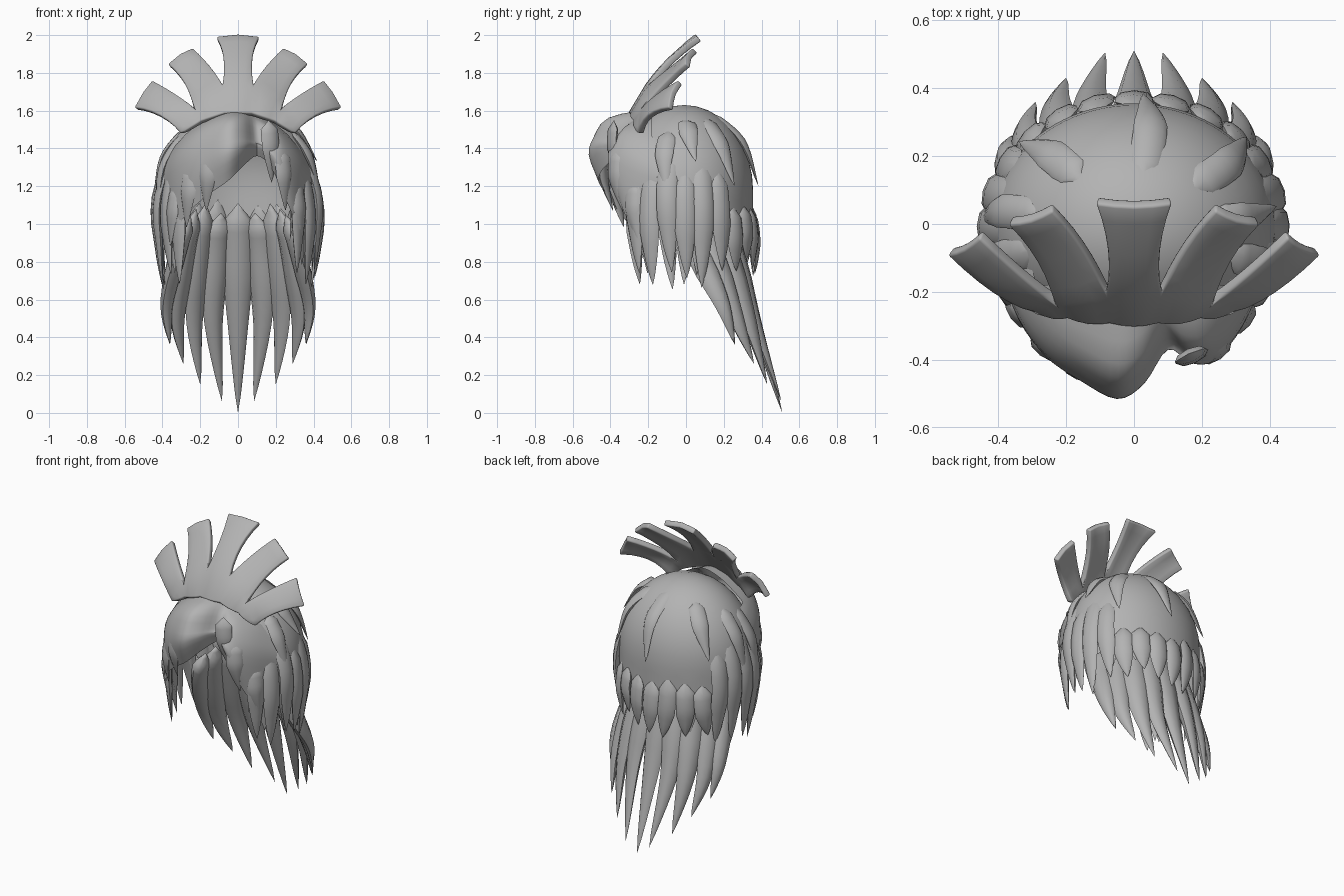
import bpy, bmesh, math, random
from mathutils import Vector as V

if "Cube" in bpy.data.objects:
    bpy.data.objects.remove(bpy.data.objects["Cube"])

random.seed(4)
grey = bpy.data.materials.new("ash grey")
grey.diffuse_color = (0.45, 0.45, 0.45, 1)
grey.use_nodes = True
grey.node_tree.nodes["Principled BSDF"].inputs["Base Color"].default_value = grey.diffuse_color


def make(name, bm, angle=40):
    bmesh.ops.remove_doubles(bm, verts=bm.verts[:], dist=0.0005)
    bmesh.ops.recalc_face_normals(bm, faces=bm.faces[:])
    me = bpy.data.meshes.new(name)
    bm.to_mesh(me)
    bm.free()
    me.materials.append(grey)
    me.shade_smooth()
    me.set_sharp_from_angle(angle=math.radians(angle))
    ob = bpy.data.objects.new(name, me)
    bpy.context.collection.objects.link(ob)
    return ob


def grid(bm, rows):
    vs = [[bm.verts.new(p) for p in r] for r in rows]
    for a, b in zip(vs, vs[1:]):
        for i in range(len(a) - 1):
            bm.faces.new((a[i], a[i + 1], b[i + 1], b[i]))


def smooth_path(pts, t):
    """Catmull-Rom point at t in 0..1"""
    n = len(pts) - 1
    i = min(int(t * n), n - 1)
    u = t * n - i
    b, c = pts[i], pts[i + 1]
    a = pts[i - 1] if i else b * 2 - c
    d = pts[i + 2] if i + 2 <= n else c * 2 - b
    return 0.5 * (b * 2 + (c - a) * u + (a * 2 - b * 5 + c * 4 - d) * u * u
                  + (b * 3 - a - c * 3 + d) * u ** 3)


def lock(bm, pts, width, thick, steps=12, sides=8):
    """Flattened tapering strand of hair, its wide side facing outward"""
    pts = [V(p) for p in pts]
    rows = []
    for k in range(steps + 1):
        t = k / steps
        p = smooth_path(pts, t)
        tan = (smooth_path(pts, min(1, t + .02)) - smooth_path(pts, max(0, t - .02))).normalized()
        out = V((p.x, p.y + .02, 0))
        out = (out - tan * out.dot(tan)).normalized()
        side = tan.cross(out)
        f = min(1, 6 * t) * min(1, (1 - t) * 2) ** .8
        rows.append([p + side * (width * f * math.cos(a)) + out * (thick * f * math.sin(a))
                     for a in [2 * math.pi * i / sides for i in range(sides + 1)]])
    grid(bm, rows)


def cap_point(ang, z, off=0.0):
    """Point on the head of hair; ang is measured from the front"""
    s = math.sqrt(max(0, 1 - ((z - 1.18) / .45) ** 2)) if z > 1.18 else 1
    if z < 1.0:
        s *= 1 - .2 * (1.0 - z) * abs(math.sin(ang))
    return V((math.sin(ang) * (.42 * s + off), -.01 - math.cos(ang) * (.365 * s + off), z))


# Cap with a ragged hem and an open face
bm = bmesh.new()
N, per = 96, 6
tips = [random.uniform(.72, .88) for _ in range(N // per)]
cols = []
for i in range(N + 1):
    j = i % N
    f = abs(j % per - per / 2) / (per / 2)
    tip = tips[j // per]
    hem = tip + (1.0 - tip) * f
    zs = [1.18 + .45 * math.cos(math.pi / 2 * k / 9) for k in range(10)]
    zs += [1.18 + (hem - 1.18) * k / 5 for k in range(1, 6)]
    cols.append([cap_point(2 * math.pi * i / N, z) for z in zs])
grid(bm, cols)
bmesh.ops.delete(bm, geom=[f for f in bm.faces
                 if f.calc_center_median().y < 0 and abs(f.calc_center_median().x) < .27
                 and f.calc_center_median().z < 1.42], context='FACES')
make("hair_cap", bm)

# Fringe: x, front y, top z, hem z of each column, parted off centre
fringe = [(-.40, -.12, 1.42, 1.00), (-.34, -.28, 1.47, .96), (-.26, -.39, 1.52, 1.06),
          (-.16, -.46, 1.57, 1.15), (-.05, -.515, 1.60, 1.23), (.03, -.47, 1.60, 1.31),
          (.10, -.37, 1.58, 1.36), (.17, -.41, 1.55, 1.30), (.24, -.40, 1.52, 1.15),
          (.32, -.30, 1.47, .98), (.40, -.12, 1.40, 1.00)]
bm = bmesh.new()
cols = []
for k in range(41):
    def at(t):
        pts = [V(c) for c in [(a, b, h) for a, b, _, h in fringe]]
        tops = [V((a, b, h)) for a, b, h, _ in fringe]
        return smooth_path(pts, t), smooth_path(tops, t)
    low, top = at(k / 40)
    x, y, z0, z1 = low.x, low.y, top.z, low.z
    path = [V((x * .8, max(y, -.24) + .06, z0 + .01)), V((x * .9, y * .8, z0 - .04)),
            V((x, y * .95, z0 - .14)), V((x, y, (z0 + z1) / 2 - .05)), V((x * 1.02, y * .9, z1))]
    cols.append([smooth_path(path, i / 12) for i in range(13)])
grid(bm, cols)
make("fringe", bm)

# Small pointed strands along the fringe hem
bm = bmesh.new()
for x, y, z0, z1 in fringe[1:-1]:
    if abs(x) > .15:
        lock(bm, [(x * .95, y * .93, z1 + .25), (x * 1.02, y * .95, z1 + .1),
                  (x * 1.05, y * .84, z1 - .08)], .05, .02)
make("fringe_strands", bm)

# Ragged strands around the sides and back of the cap
bm = bmesh.new()
for k in range(19):
    deg = 46 + k * 14.9
    back = abs(deg - 180) < 55
    zt = random.uniform(1.05, 1.15) if back else random.uniform(1.3, 1.5)
    zb = random.uniform(.72, .82) if back else random.uniform(.64, .76)
    a, d = math.radians(deg), math.radians(random.uniform(-5, 5))
    lock(bm, [cap_point(a, zt, -.01), cap_point(a, zt * .6 + zb * .4, .015),
              cap_point(a + d * .5, zt * .25 + zb * .75, .015), cap_point(a + d, zb, .01)],
         .055, .022)
make("side_strands", bm)

# Loose tufts lying on the upper cap
bm = bmesh.new()
for deg, zt, zb in ((172, 1.6, 1.2), (128, 1.57, 1.2), (95, 1.55, 1.33), (225, 1.56, 1.25),
                    (262, 1.52, 1.1), (72, 1.5, 1.15), (285, 1.5, 1.0)):
    a = math.radians(deg)
    lock(bm, [cap_point(a, zt, -.01), cap_point(a, (zt + zb) / 2 + .04, .01),
              cap_point(a + .08, zb, .03)], .05, .02)
make("tufts", bm)

# Long tail of swept-back locks, mirrored about the middle
tail = [((0, .19, 1.11), (0, .25, .90), (0, .36, .50), (0, .51, 0), .08),
        ((.09, .18, 1.06), (.11, .25, .88), (.13, .36, .50), (.085, .505, .06), .075),
        ((.17, .15, 1.11), (.20, .21, .88), (.23, .33, .50), (.20, .43, .15), .075),
        ((.22, .08, 1.08), (.27, .13, .88), (.32, .26, .52), (.29, .36, .26), .07),
        ((.25, .02, 1.05), (.31, .05, .88), (.375, .19, .58), (.36, .26, .36), .065)]
bm = bmesh.new()
for a, b, c, d, w in tail:
    for s in ((1, -1) if a[0] else (1,)):
        lock(bm, [(p[0] * s, p[1], p[2]) for p in (a, b, c, d)], w, .045, 16)
make("tail_locks", bm, 60)

# Fan headdress: five flaring rays; each rail is base, notch, middle, tip
base0, gap0 = V((.07, -.28, 1.58)), V((.08, -.19, 1.73))
base1, gap1 = V((.19, -.265, 1.54)), V((.23, -.22, 1.61))
rails = [[base0, gap0, V((.075, -.07, 1.87)), V((.11, .07, 1.98))],
         [base0, gap0, V((.15, -.06, 1.83)), V((.24, .05, 1.92))],
         [base1, gap1, V((.28, -.10, 1.74)), V((.365, .01, 1.84))],
         [base1, gap1, V((.33, -.14, 1.68)), V((.45, -.03, 1.75))],
         [V((.27, -.25, 1.49)), V((.30, -.24, 1.48)), V((.41, -.19, 1.57)), V((.54, -.08, 1.61))]]


def rail_points(r, s):
    b, g, m, t = [V((p.x * s, p.y, p.z)) for p in r]
    out = [b]
    for k in range(7):
        u = k / 6
        out.append(g * ((1 - u) * (1 - 2 * u)) + m * (4 * u * (1 - u)) + t * (u * (2 * u - 1)))
    return out


def ray(bm, left, right):
    rows = []
    for k, (a, b) in enumerate(zip(left, right)):
        tip = .012 * max(0, k - 5) / 2
        mid = (a + b) / 2 + V((0, -.01, tip))
        rows.append([a, (a + mid) / 2 + V((0, -.002, 0)), mid, (mid + b) / 2 + V((0, -.002, 0)), b])
    grid(bm, rows)


bm = bmesh.new()
ray(bm, rail_points(rails[0], -1), rail_points(rails[0], 1))
for s in (1, -1):
    for i in (1, 3):
        ray(bm, rail_points(rails[i], s), rail_points(rails[i + 1], s))
fan = make("fan_headdress", bm, 45)
sol = fan.modifiers.new("thickness", 'SOLIDIFY')
sol.thickness, sol.offset = .035, 0
bev = fan.modifiers.new("soft_edges", 'BEVEL')
bev.width, bev.segments, bev.limit_method = .008, 2, 'ANGLE'
bev.angle_limit = math.radians(50)
